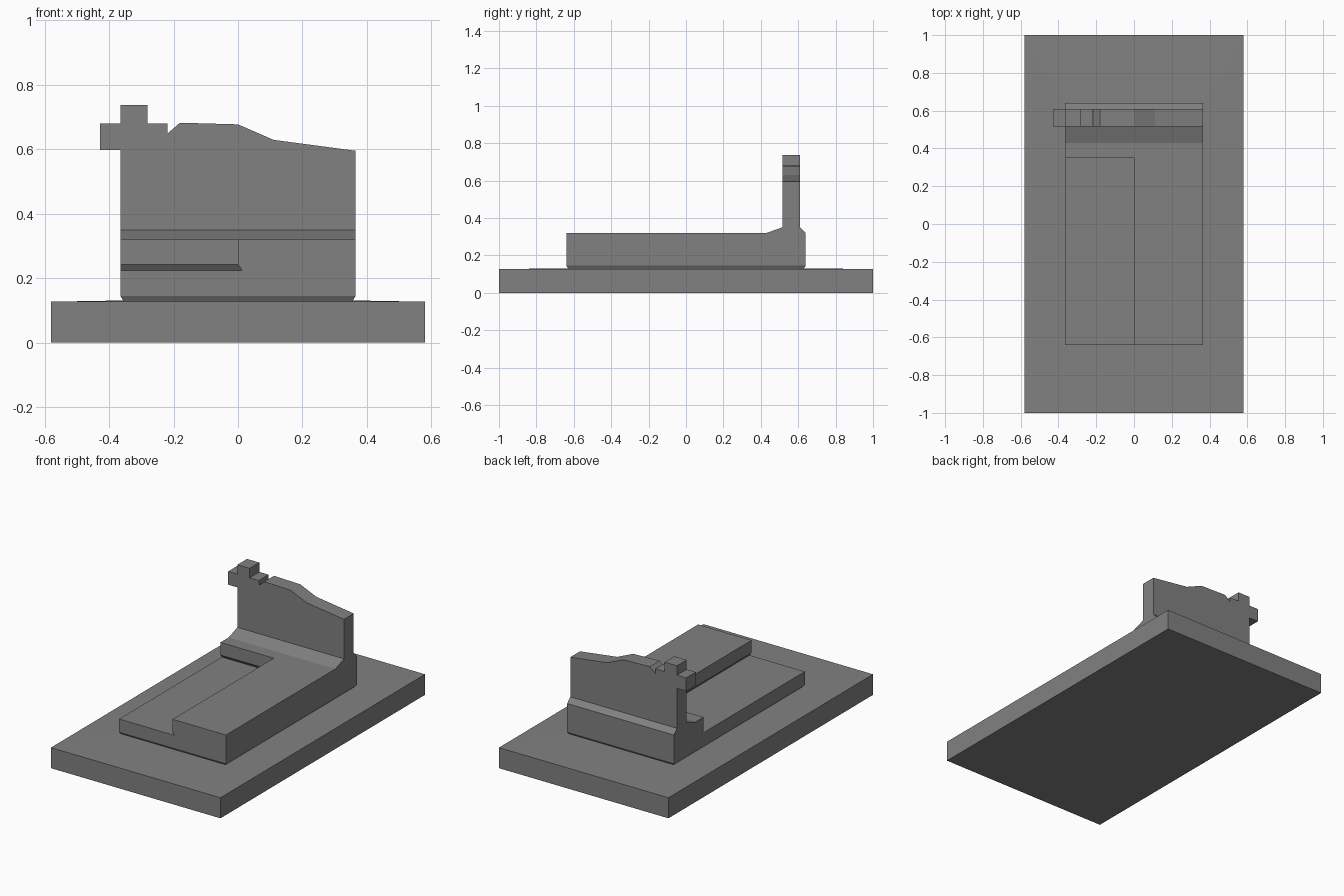
import bpy, bmesh

if "Cube" in bpy.data.objects:
    bpy.data.objects.remove(bpy.data.objects["Cube"])

stone = bpy.data.materials.new("grey stone")
stone.diffuse_color = (0.22, 0.22, 0.22, 1)
stone.use_nodes = True
stone.node_tree.nodes["Principled BSDF"].inputs["Base Color"].default_value = stone.diffuse_color


def finish(name, bm):
    bmesh.ops.recalc_face_normals(bm, faces=bm.faces)
    me = bpy.data.meshes.new(name)
    bm.to_mesh(me)
    bm.free()
    me.materials.append(stone)
    ob = bpy.data.objects.new(name, me)
    bpy.context.collection.objects.link(ob)
    return ob


def rect_stack(name, layers):
    """Loft rectangles given as (x0, x1, y0, y1, z), bottom to top."""
    bm = bmesh.new()
    rings = [[bm.verts.new(p) for p in
              ((a, c, z), (b, c, z), (b, d, z), (a, d, z))]
             for a, b, c, d, z in layers]
    bm.faces.new(rings[0])
    bm.faces.new(rings[-1])
    for lo, hi in zip(rings, rings[1:]):
        for i in range(4):
            j = (i + 1) % 4
            bm.faces.new((lo[i], lo[j], hi[j], hi[i]))
    return finish(name, bm)


def centred(x, y, z):
    return (-x, x, -y, y, z)


def upright(name, outline, y0, y1):
    """Extrude an x-z outline along y."""
    bm = bmesh.new()
    face = bm.faces.new([bm.verts.new((x, y0, z)) for x, z in outline])
    ext = bmesh.ops.extrude_face_region(bm, geom=[face])
    verts = [v for v in ext["geom"] if isinstance(v, bmesh.types.BMVert)]
    bmesh.ops.translate(bm, verts=verts, vec=(0, y1 - y0, 0))
    return finish(name, bm)


# Base slab, top rising very slightly towards the body
rect_stack("base_slab", [centred(0.58, 1.0, 0), centred(0.58, 1.0, 0.127),
                         centred(0.355, 0.63, 0.131)])

# Raised body with a narrow undercut at its foot
body = rect_stack("raised_body", [centred(0.355, 0.63, 0.129),
                                  centred(0.365, 0.64, 0.145),
                                  centred(0.365, 0.64, 0.32)])

# Lowered bed on the left half, with undercut walls
cutter = rect_stack("bed_cutter", [(-0.6, 0.013, -0.9, 0.363, 0.224),
                                   (-0.6, 0.0, -0.9, 0.35, 0.242),
                                   (-0.6, 0.0, -0.9, 0.35, 0.5)])
cutter.hide_render = True
mod = body.modifiers.new("bed", 'BOOLEAN')
mod.operation = 'DIFFERENCE'
mod.solver = 'EXACT'
mod.object = cutter
bpy.context.view_layer.objects.active = body
bpy.ops.object.modifier_apply(modifier=mod.name)
bpy.data.objects.remove(cutter)

# Sloped shoulder carrying the headstone
rect_stack("headstone_shoulder", [(-0.365, 0.365, 0.43, 0.64, 0.32),
                                  (-0.365, 0.365, 0.515, 0.61, 0.35)])

# Headstone with wavy top and a cross standing on its left corner
upright("headstone_with_cross", [
    (-0.365, 0.35), (0.365, 0.35), (0.365, 0.595), (0.11, 0.629),
    (0.0, 0.677), (-0.18, 0.682), (-0.218, 0.649), (-0.218, 0.679),
    (-0.281, 0.679), (-0.281, 0.737), (-0.365, 0.737), (-0.365, 0.679),
    (-0.428, 0.679), (-0.428, 0.597), (-0.365, 0.597)], 0.515, 0.61)
